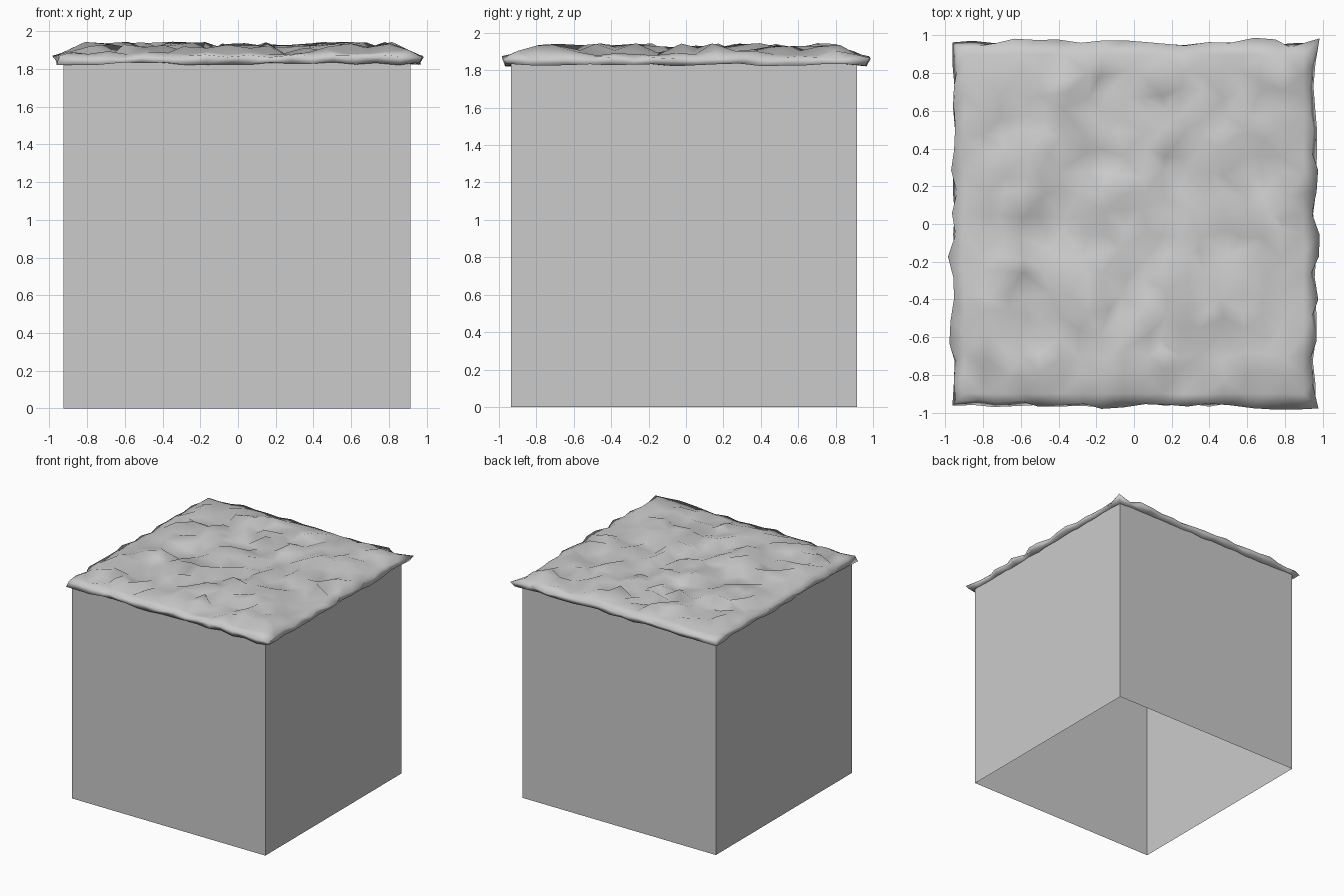
import bpy, bmesh, random

if "Cube" in bpy.data.objects:
    bpy.data.objects.remove(bpy.data.objects["Cube"])
random.seed(7)
U = random.uniform


def finish(bm, name):
    bmesh.ops.recalc_face_normals(bm, faces=bm.faces)
    mesh = bpy.data.meshes.new(name)
    bm.to_mesh(mesh)
    bm.free()
    obj = bpy.data.objects.new(name, mesh)
    bpy.context.collection.objects.link(obj)
    return obj


# Block body: four plain walls, open underneath and hidden by the cap on top
x0, x1, y0, y1, top = -0.925, 0.915, -0.935, 0.915, 1.85
bm = bmesh.new()
corners = [(x0, y0), (x1, y0), (x1, y1), (x0, y1)]
low = [bm.verts.new((x, y, 0)) for x, y in corners]
high = [bm.verts.new((x, y, top)) for x, y in corners]
for i in range(4):
    j = (i + 1) % 4
    bm.faces.new((low[i], low[j], high[j], high[i]))
finish(bm, "block_walls")

# Turf cap: rough jittered sheet
bm = bmesh.new()
HALF = 0.90
bmesh.ops.create_grid(bm, x_segments=17, y_segments=17, size=HALF)
rim = [e for e in bm.edges if e.is_boundary]
rim_verts = {v for e in rim for v in e.verts}
for v in bm.verts:
    if v in rim_verts:
        v.co.z = U(1.875, 1.905)
    else:
        v.co.x += U(-0.03, 0.03)
        v.co.y += U(-0.03, 0.03)
        v.co.z = U(1.865, 1.945)

# Rolled ragged rim: out, down, then tucked back under to the walls
for half, z, rough in ((0.96, 1.868, 0.028), (0.96, 1.828, 0.012), (0.89, 1.835, 0.0)):
    new = bmesh.ops.extrude_edge_only(bm, edges=rim)["geom"]
    rim = [g for g in new if isinstance(g, bmesh.types.BMEdge) and g.is_boundary]
    edge = max(abs(v.co.x) for e in rim for v in e.verts) if rough == 0 else None
    for v in {v for e in rim for v in e.verts}:
        out = half + U(-rough, rough)
        m = max(abs(v.co.x), abs(v.co.y))
        v.co.x *= out / m
        v.co.y *= out / m
        v.co.z = z + U(-0.008, 0.008)
bmesh.ops.triangulate(bm, faces=bm.faces)
cap = finish(bm, "turf_cap")
for p in cap.data.polygons:
    p.use_smooth = True
